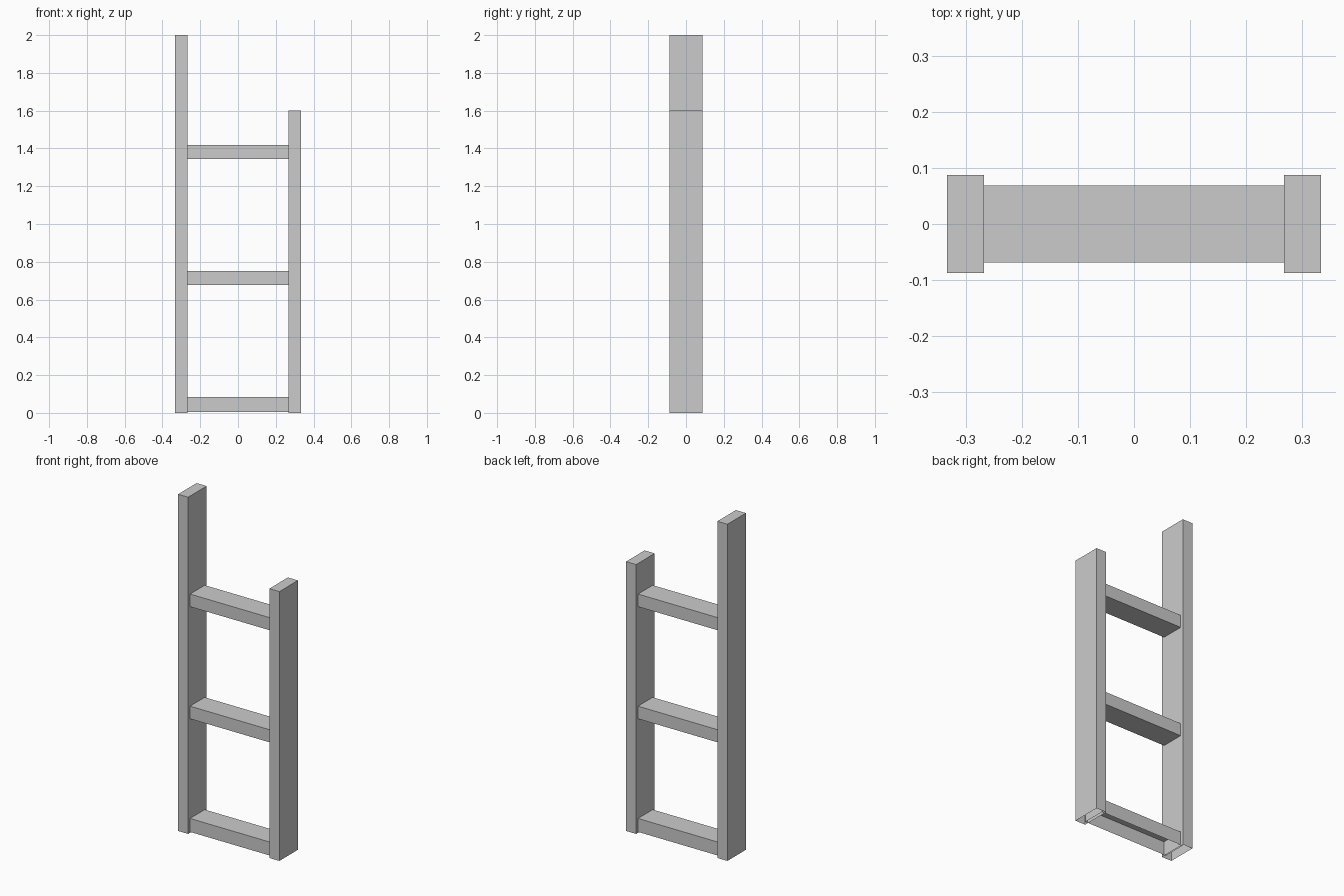
import bpy, bmesh
from mathutils import Matrix, Vector

if "Cube" in bpy.data.objects:
    bpy.data.objects.remove(bpy.data.objects["Cube"])


def box(name, lo, hi, open_bottom=False):
    """Axis-aligned box between two corners, optionally without its underside."""
    lo, hi = Vector(lo), Vector(hi)
    bm = bmesh.new()
    bmesh.ops.create_cube(bm, size=1, matrix=Matrix.LocRotScale((lo + hi) / 2, None, hi - lo))
    bm.normal_update()
    if open_bottom:
        under = [f for f in bm.faces if f.normal.z < -0.9]
        bmesh.ops.delete(bm, geom=under, context='FACES_ONLY')
    mesh = bpy.data.meshes.new(name)
    bm.to_mesh(mesh)
    bm.free()
    obj = bpy.data.objects.new(name, mesh)
    bpy.context.collection.objects.link(obj)
    return obj


# Uprights: tall left, shorter right, hollow at the foot
INNER, OUTER, POST_Y = 0.267, 0.333, 0.087
box("left_post", (-OUTER, -POST_Y, 0), (-INNER, POST_Y, 2.0), True)
box("right_post", (INNER, -POST_Y, 0), (OUTER, POST_Y, 1.6), True)

# Rungs, tucked slightly into the posts; the lowest has no underside
RUNG_X, RUNG_Y = 0.28, 0.069
for i, (bottom, top) in enumerate([(0.005, 0.085), (0.677, 0.752), (1.343, 1.418)]):
    box(f"rung_{i + 1}", (-RUNG_X, -RUNG_Y, bottom), (RUNG_X, RUNG_Y, top), i == 0)
